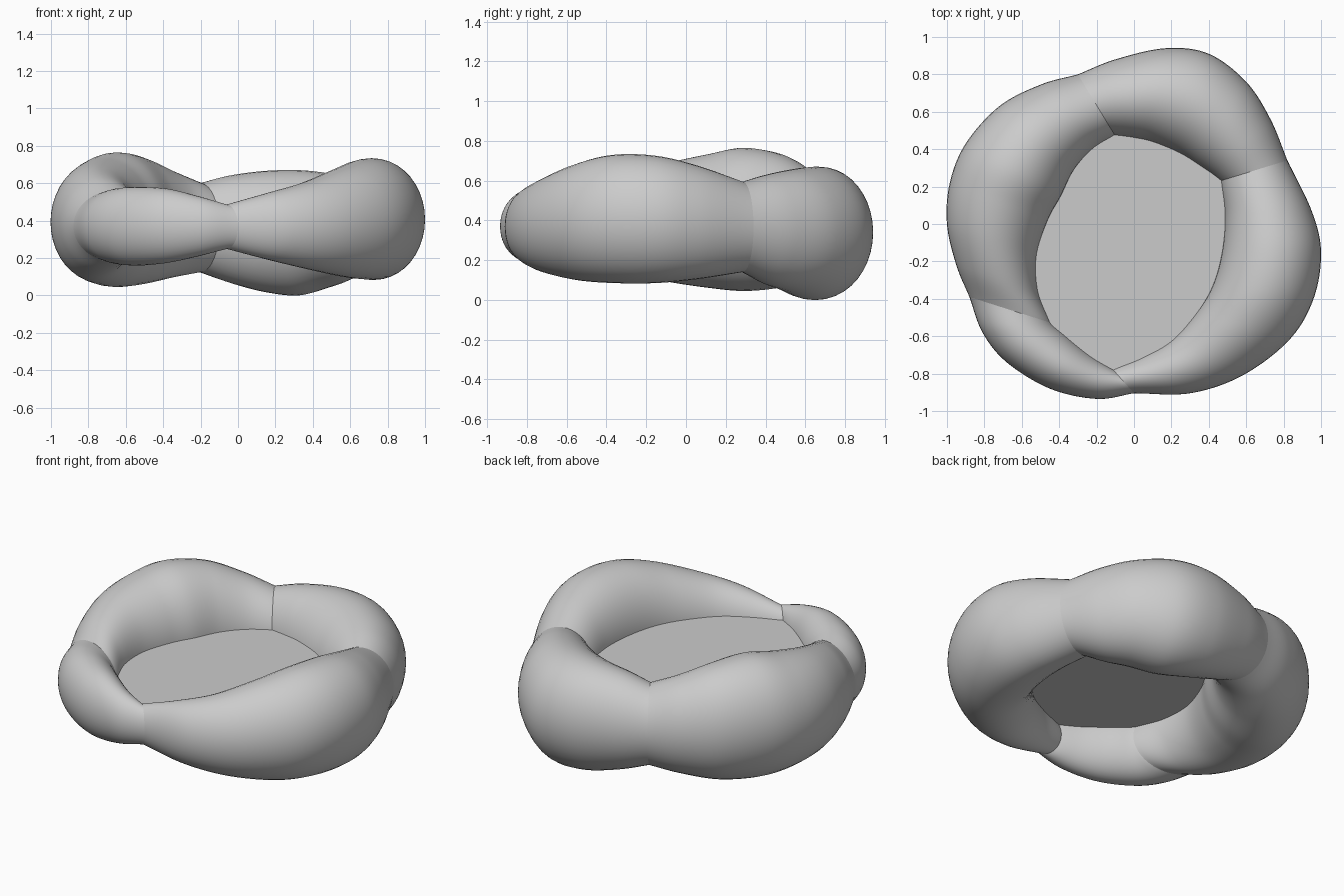
import bpy, bmesh, math
from mathutils import Vector

if "Cube" in bpy.data.objects:
    bpy.data.objects.remove(bpy.data.objects["Cube"])

STEPS, SIDES = 10, 40
DISC_Z = 0.43

# Pinches between lobes: outer x, y, inner x, y, bottom z, top z
back_left = (-.30, .80, -.10, .47, .125, .60)
right_side = (.82, .34, .46, .23, .14, .595)
front_mid = (0, -.905, -.12, -.77, .25, .485)
left_side = (-.88, -.39, -.44, -.53, .18, .56)

# Stations along each lobe
back_lobe = [back_left,
             (-.10, .88, 0, .455, .07, .64),
             (.17, .94, .10, .43, .02, .665),
             (.40, .91, .24, .37, 0, .67),
             (.60, .76, .34, .31, .04, .655),
             (.73, .56, .41, .265, .08, .63), right_side]
right_lobe = [right_side,
              (.95, .07, .485, .05, .105, .675),
              (1, -.15, .47, -.15, .085, .725),
              (.96, -.40, .42, -.33, .085, .73),
              (.83, -.62, .33, -.48, .10, .685),
              (.58, -.81, .20, -.62, .14, .61),
              (.30, -.905, .05, -.705, .19, .55), front_mid]
front_lobe = [front_mid,
              (-.20, -.935, -.22, -.71, .21, .53),
              (-.45, -.88, -.30, -.65, .175, .57),
              (-.68, -.74, -.37, -.59, .16, .58),
              (-.81, -.58, -.42, -.55, .165, .575), left_side]
left_lobe = [left_side,
             (-.95, -.22, -.51, -.36, .13, .63),
             (-1, 0, -.52, -.17, .09, .69),
             (-.985, .22, -.46, .02, .06, .735),
             (-.90, .43, -.39, .15, .045, .765),
             (-.72, .63, -.32, .29, .06, .735),
             (-.50, .745, -.22, .40, .095, .665), back_left]


def smooth_stations(pts):
    """Spline through the stations, leaving out the last one."""
    p = [Vector(q) for q in pts]
    p = [2 * p[0] - p[1]] + p + [2 * p[-1] - p[-2]]
    out = []
    for i in range(1, len(p) - 2):
        a, b, c, d = p[i - 1:i + 3]
        for s in range(STEPS):
            t = s / STEPS
            out.append(0.5 * (2 * b + (c - a) * t + (2 * a - 5 * b + 4 * c - d) * t ** 2
                              + (3 * b - a - 3 * c + d) * t ** 3))
    return out


def make_object(name, bm):
    bmesh.ops.recalc_face_normals(bm, faces=bm.faces)
    mesh = bpy.data.meshes.new(name)
    bm.to_mesh(mesh)
    bm.free()
    ob = bpy.data.objects.new(name, mesh)
    bpy.context.collection.objects.link(ob)
    return ob


# Lobed ring: elliptical sections, creased at the pinches
sections, pinches = [], []
for lobe in (back_lobe, right_lobe, front_lobe, left_lobe):
    pinches.append(len(sections))
    sections += smooth_stations(lobe)

bm = bmesh.new()
rings, centres = [], []
for ox, oy, ix, iy, lo, hi in sections:
    mid = Vector(((ox + ix) / 2, (oy + iy) / 2, (lo + hi) / 2))
    half = Vector(((ox - ix) / 2, (oy - iy) / 2, 0))
    up = Vector((0, 0, (hi - lo) / 2))
    centres.append((mid.x, mid.y, DISC_Z))
    rings.append([bm.verts.new(mid + half * math.cos(a) + up * math.sin(a))
                  for a in (2 * math.pi * k / SIDES for k in range(SIDES))])
n = len(rings)
for i in range(n):
    r, s = rings[i], rings[(i + 1) % n]
    for k in range(SIDES):
        j = (k + 1) % SIDES
        bm.faces.new((r[k], r[j], s[j], s[k])).smooth = True
for i in pinches:
    for k in range(SIDES):
        bm.edges.get((rings[i][k], rings[i][(k + 1) % SIDES])).smooth = False
make_object("lobed_ring", bm)

# Flat disc filling the hole, its rim buried in the ring
bm = bmesh.new()
face = bm.faces.new([bm.verts.new(c) for c in centres])
bmesh.ops.triangulate(bm, faces=[face])
disc = make_object("centre_disc", bm)
if disc.data.polygons[0].normal.z < 0:
    disc.data.flip_normals()
